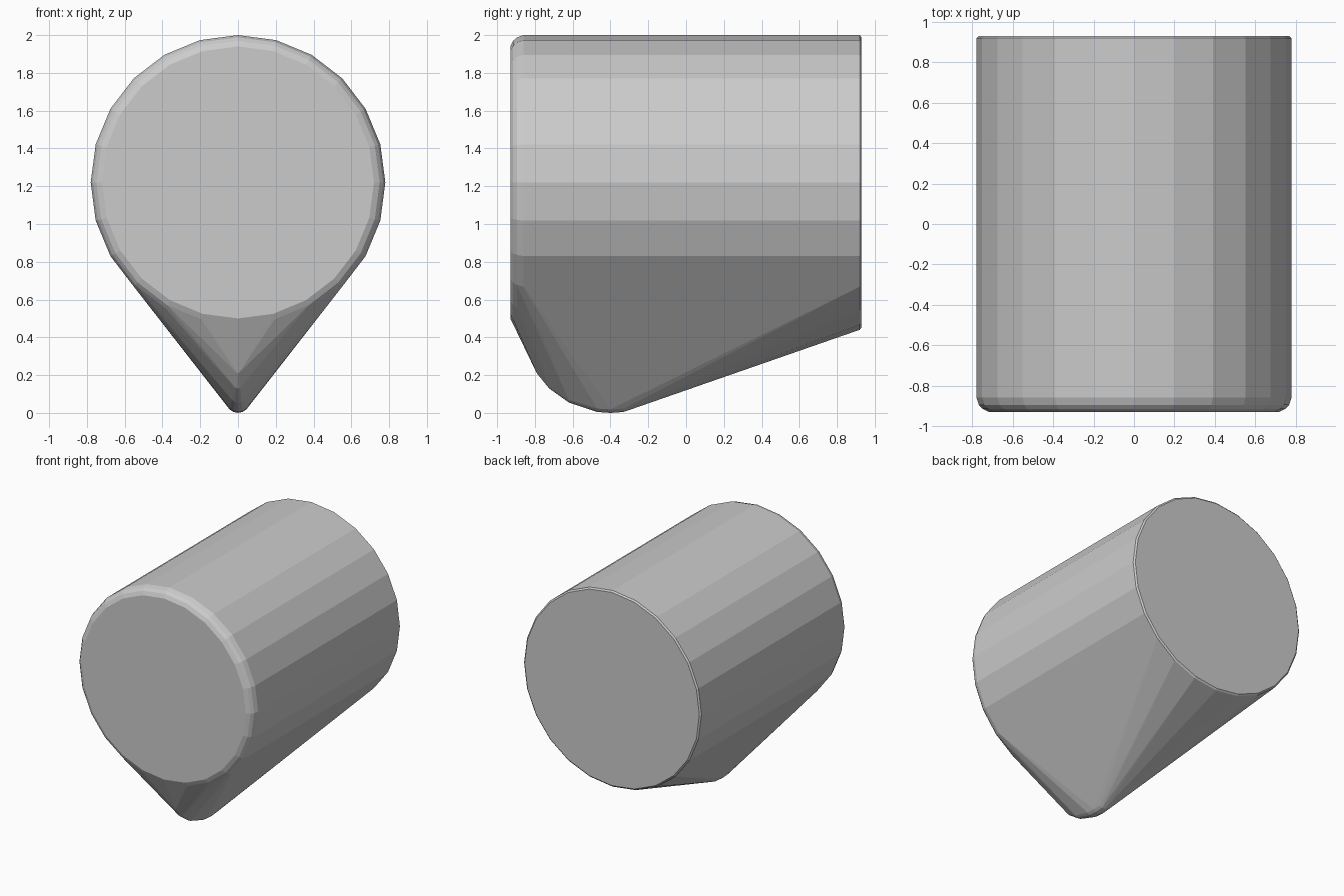
import bpy, bmesh
from math import sin, cos, pi

if "Cube" in bpy.data.objects:
    bpy.data.objects.remove(bpy.data.objects["Cube"])

bm = bmesh.new()

# Barrel: rings along y with a rounded front rim and a thin rear chamfer
SEG, CZ = 24, 1.22
for y, r in [(-0.93, 0.72), (-0.915, 0.75), (-0.895, 0.768), (-0.86, 0.78),
             (0.92, 0.78), (0.93, 0.768)]:
    for i in range(SEG):
        a = 2 * pi * i / SEG
        bm.verts.new((r * sin(a), y, CZ + r * cos(a)))

# Keel: a small rounded ridge under the barrel (y, lowest z, radius)
for y, z, r in [(-0.79, 0.21, 0.012), (-0.725, 0.13, 0.03), (-0.62, 0.055, 0.045),
                (-0.47, 0.005, 0.06), (-0.40, 0.0, 0.063), (-0.33, 0.005, 0.06)]:
    for i in range(-3, 4):
        a = i * pi / 8
        bm.verts.new((r * sin(a), y, z + r * (1 - cos(a))))

# Skin both with one convex shell
res = bmesh.ops.convex_hull(bm, input=bm.verts[:])
loose = [v for v in bm.verts if not v.link_faces]
bmesh.ops.delete(bm, geom=loose, context='VERTS')
bmesh.ops.dissolve_limit(bm, angle_limit=0.01, verts=bm.verts[:], edges=bm.edges[:])
bmesh.ops.recalc_face_normals(bm, faces=bm.faces[:])

mesh = bpy.data.meshes.new("teardrop_barrel")
bm.to_mesh(mesh)
bm.free()
obj = bpy.data.objects.new("teardrop_barrel", mesh)
bpy.context.collection.objects.link(obj)
